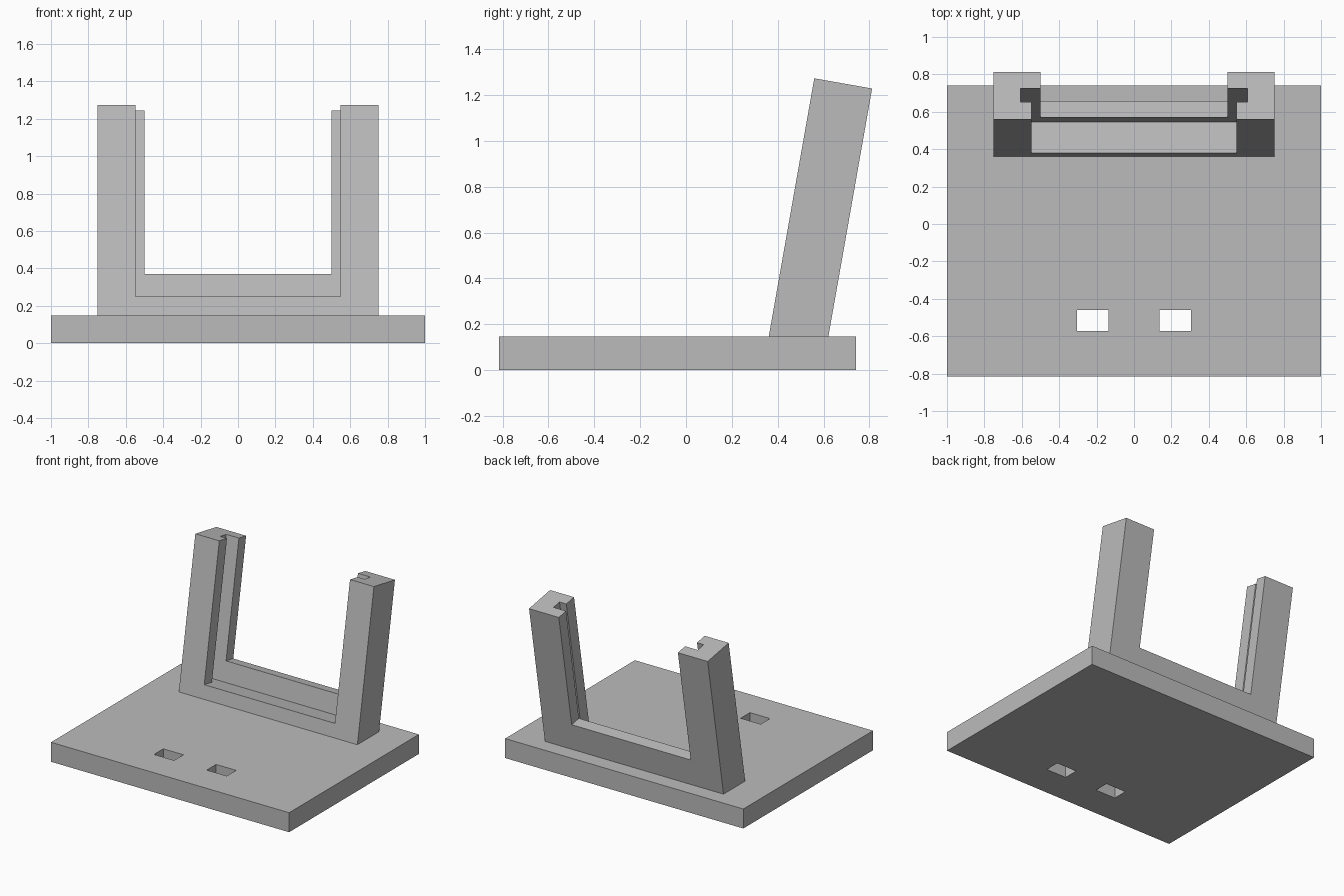
import bpy
import math
from mathutils import Matrix

if "Cube" in bpy.data.objects:
    bpy.data.objects.remove(bpy.data.objects["Cube"])

grey = bpy.data.materials.new("plain grey")
grey.diffuse_color = (0.5, 0.5, 0.5, 1)
grey.use_nodes = True
grey.node_tree.nodes["Principled BSDF"].inputs["Base Color"].default_value = grey.diffuse_color

TILT = math.radians(10)
BASE_TOP = 0.148
# frame space: x across, y through the thickness, z up along the lean
LEAN = Matrix.Translation((0, 0.361, BASE_TOP)) @ Matrix.Rotation(-TILT, 4, 'X')


def box(name, x, y, z, matrix=None):
    """Box spanning the given ranges, optionally placed by a matrix."""
    verts = [(a, b, c) for a in x for b in y for c in z]
    faces = [(0, 1, 3, 2), (4, 6, 7, 5), (0, 4, 5, 1),
             (2, 3, 7, 6), (0, 2, 6, 4), (1, 5, 7, 3)]
    mesh = bpy.data.meshes.new(name)
    mesh.from_pydata(verts, [], faces)
    mesh.materials.append(grey)
    if matrix:
        mesh.transform(matrix)
    obj = bpy.data.objects.new(name, mesh)
    bpy.context.collection.objects.link(obj)
    return obj


def cut(target, cutter):
    """Subtract a hidden helper box from a part."""
    cutter.hide_render = True
    cutter.hide_set(True)
    cutter.display_type = 'WIRE'
    mod = target.modifiers.new(cutter.name, 'BOOLEAN')
    mod.operation = 'DIFFERENCE'
    mod.solver = 'EXACT'
    mod.object = cutter


# base plate with two rectangular through holes
base = box("base_plate", (-1, 1), (-0.815, 0.741), (0, BASE_TOP))
for side, name in ((-1, "left"), (1, "right")):
    xs = sorted((side * 0.137, side * 0.306))
    cut(base, box(name + "_hole_cutter", xs, (-0.571, -0.459), (-0.1, 0.3)))

# leaning U-shaped holder
THICK, TOP = 0.256, 1.142
holder = box("leaning_holder", (-0.75, 0.75), (0, THICK), (0, TOP), LEAN)
# lower end is level and sits just inside the plate
for v in holder.data.vertices:
    if v.co.z < 0.5:
        drop = v.co.z - (BASE_TOP - 0.005)
        v.co.z -= drop
        v.co.y -= drop * math.tan(TILT)

# front opening, panel slot and narrower rear opening
cut(holder, box("front_opening_cutter", (-0.549, 0.549), (-0.1, 0.12), (0.103, 2), LEAN))
cut(holder, box("panel_slot_cutter", (-0.606, 0.606), (0.094, 0.168), (0.103, 2), LEAN))
cut(holder, box("rear_opening_cutter", (-0.5, 0.5), (0.15, 0.4), (0.255, 2), LEAN))
